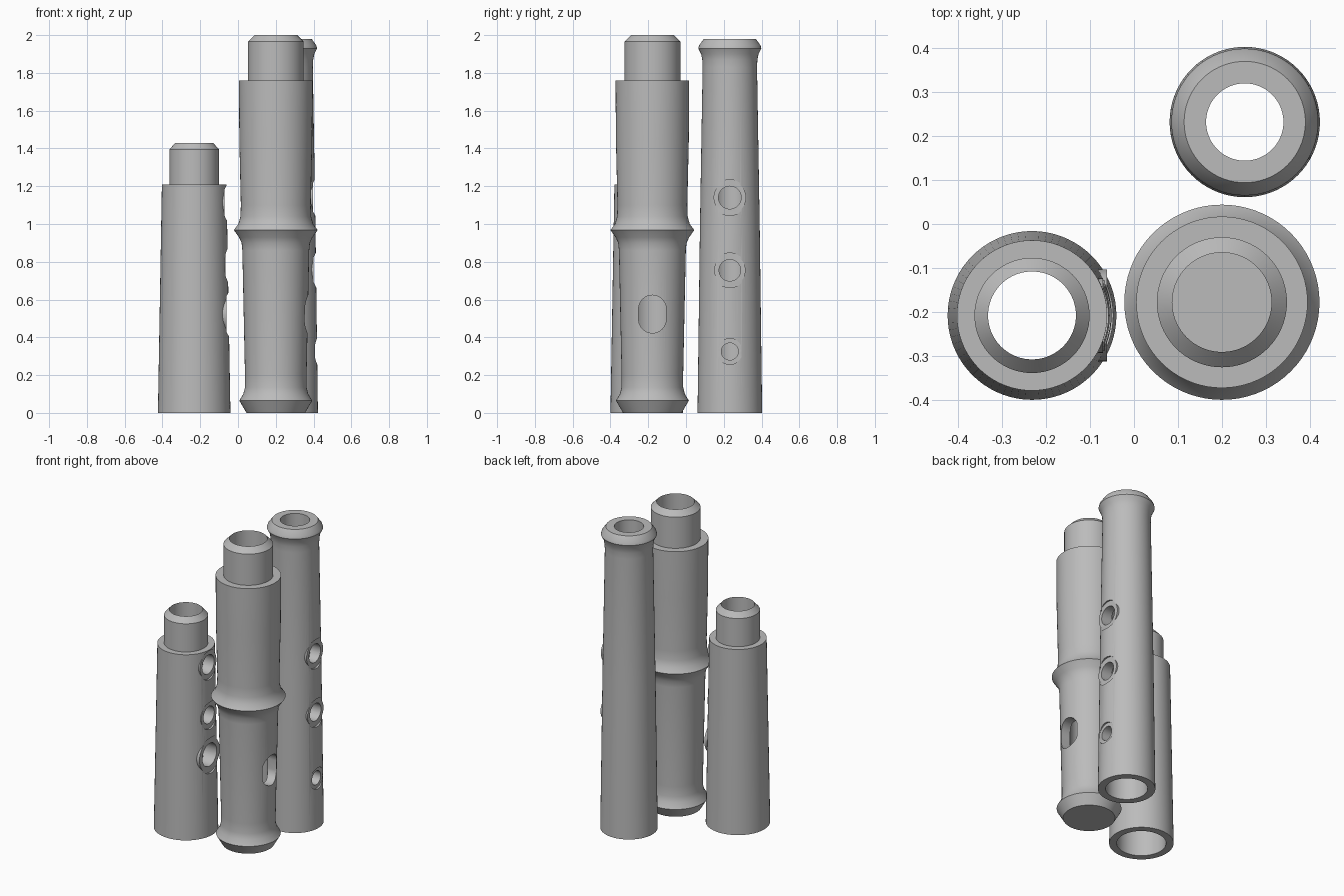
import bpy, bmesh, math
from mathutils import Matrix, Vector

if "Cube" in bpy.data.objects:
    bpy.data.objects.remove(bpy.data.objects["Cube"])

grey = bpy.data.materials.new("plain grey")
grey.use_nodes = True
colour = (0.5, 0.5, 0.5, 1)
grey.diffuse_color = colour
grey.node_tree.nodes["Principled BSDF"].inputs["Base Color"].default_value = colour


def make_object(name, bm):
    bmesh.ops.recalc_face_normals(bm, faces=bm.faces)
    mesh = bpy.data.meshes.new(name)
    bm.to_mesh(mesh)
    bm.free()
    mesh.materials.append(grey)
    obj = bpy.data.objects.new(name, mesh)
    bpy.context.collection.objects.link(obj)
    return obj


def lathe(name, profile, centre, closed):
    """Spin a (radius, height) profile around a vertical axis."""
    bm = bmesh.new()
    verts = [bm.verts.new((r, 0, z)) for r, z in profile]
    edges = [bm.edges.new(pair) for pair in zip(verts, verts[1:])]
    if closed:
        edges.append(bm.edges.new((verts[-1], verts[0])))
    bmesh.ops.spin(bm, geom=verts + edges, cent=(0, 0, 0), axis=(0, 0, 1),
                   angle=math.tau, steps=72, use_duplicate=False)
    bmesh.ops.remove_doubles(bm, verts=bm.verts, dist=0.0001)
    bmesh.ops.translate(bm, verts=bm.verts, vec=(*centre, 0))
    return make_object(name, bm)


def side_plugs(name, centre, plugs):
    """Cylinders along +x, each given as (height, radius, start, end)."""
    bm = bmesh.new()
    for z, radius, start, end in plugs:
        place = Matrix.Translation((centre[0] + (start + end) / 2, centre[1], z))
        bmesh.ops.create_cone(bm, cap_ends=True, segments=40, radius1=radius,
                              radius2=radius, depth=end - start,
                              matrix=place @ Matrix.Rotation(math.pi / 2, 4, 'Y'))
    return make_object(name, bm)


def combine(obj, steps):
    """Apply boolean steps, then discard the helpers."""
    for operation, helper in steps:
        mod = obj.modifiers.new(operation, 'BOOLEAN')
        mod.operation, mod.solver, mod.object = operation, 'EXACT', helper
        helper.hide_render = True
    graph = bpy.context.evaluated_depsgraph_get()
    mesh = bpy.data.meshes.new_from_object(obj.evaluated_get(graph))
    obj.modifiers.clear()
    obj.data = mesh
    for _, helper in steps:
        bpy.data.objects.remove(helper)


def add_tone_holes(obj, centre, holes, inner):
    """Holes are (height, hole radius, rim radius, tube radius there)."""
    rims = [(z, rim, inner, r + 0.05) for z, h, rim, r in holes]
    flats = [(z, rim * 1.1, r - 0.012, r + 0.1) for z, h, rim, r in holes]
    bores = [(z, h, 0, r + 0.1) for z, h, rim, r in holes]
    combine(obj, [('UNION', side_plugs("rims", centre, rims)),
                  ('DIFFERENCE', side_plugs("flats", centre, flats)),
                  ('DIFFERENCE', side_plugs("bores", centre, bores))])


# Short middle joint with tenon, socket and three finger holes
mid_centre = (-0.232, -0.208)
middle_joint = lathe("middle_joint", [
    (0.147, 0), (0.192, 0), (0.171, 1.21), (0.131, 1.21), (0.131, 1.395),
    (0.1, 1.43), (0.1, 0.24), (0.147, 0.24)], mid_centre, True)
add_tone_holes(middle_joint, mid_centre, [
    (1.11, 0.062, 0.085, 0.173), (0.78, 0.056, 0.08, 0.178),
    (0.52, 0.074, 0.105, 0.183)], 0.125)

# Long foot joint with a flared rim and three finger holes
foot_centre = (0.252, 0.232)
foot_joint = lathe("foot_joint", [
    (0.125, 0), (0.171, 0), (0.158, 1.0), (0.144, 1.83), (0.146, 1.87),
    (0.152, 1.9), (0.167, 1.93), (0.163, 1.945), (0.138, 1.98), (0.088, 1.98),
    (0.088, 0.24), (0.125, 0.24)], foot_centre, True)
add_tone_holes(foot_joint, foot_centre, [
    (1.14, 0.06, 0.086, 0.156), (0.755, 0.057, 0.083, 0.161),
    (0.325, 0.045, 0.062, 0.167)], 0.112)

# Head joint with beaded ring, tenon and blind bore
head_centre = (0.2, -0.178)
head_joint = lathe("head_joint", [
    (0, 0), (0.155, 0), (0.193, 0.065), (0.172, 0.1), (0.163, 0.135),
    (0.163, 0.2), (0.177, 0.86), (0.181, 0.9), (0.195, 0.93), (0.222, 0.968),
    (0.198, 1.0), (0.187, 1.04), (0.185, 1.1), (0.193, 1.45), (0.195, 1.76),
    (0.148, 1.76), (0.148, 1.965), (0.113, 2.0), (0.113, 0.1), (0, 0.1)],
    head_centre, False)

# Rounded window in the head joint's side
window = bmesh.new()
outline = []
for i in range(48):
    a = math.tau * i / 48
    y = 0.073 * math.cos(a)
    z = 0.523 + 0.073 * math.sin(a) + (0.027 if math.sin(a) >= 0 else -0.027)
    outline.append(window.verts.new((head_centre[0], head_centre[1] + y, z)))
face = window.faces.new(outline)
extruded = bmesh.ops.extrude_face_region(window, geom=[face], use_keep_orig=True)
bmesh.ops.translate(window, vec=Vector((0.3, 0, 0)),
                    verts=[v for v in extruded["geom"] if isinstance(v, bmesh.types.BMVert)])
combine(head_joint, [('DIFFERENCE', make_object("window_cutter", window))])

# Smooth round surfaces, crisp rims
for obj in (middle_joint, foot_joint, head_joint):
    bpy.ops.object.select_all(action='DESELECT')
    obj.select_set(True)
    bpy.context.view_layer.objects.active = obj
    bpy.ops.object.shade_smooth_by_angle(angle=math.radians(30))
